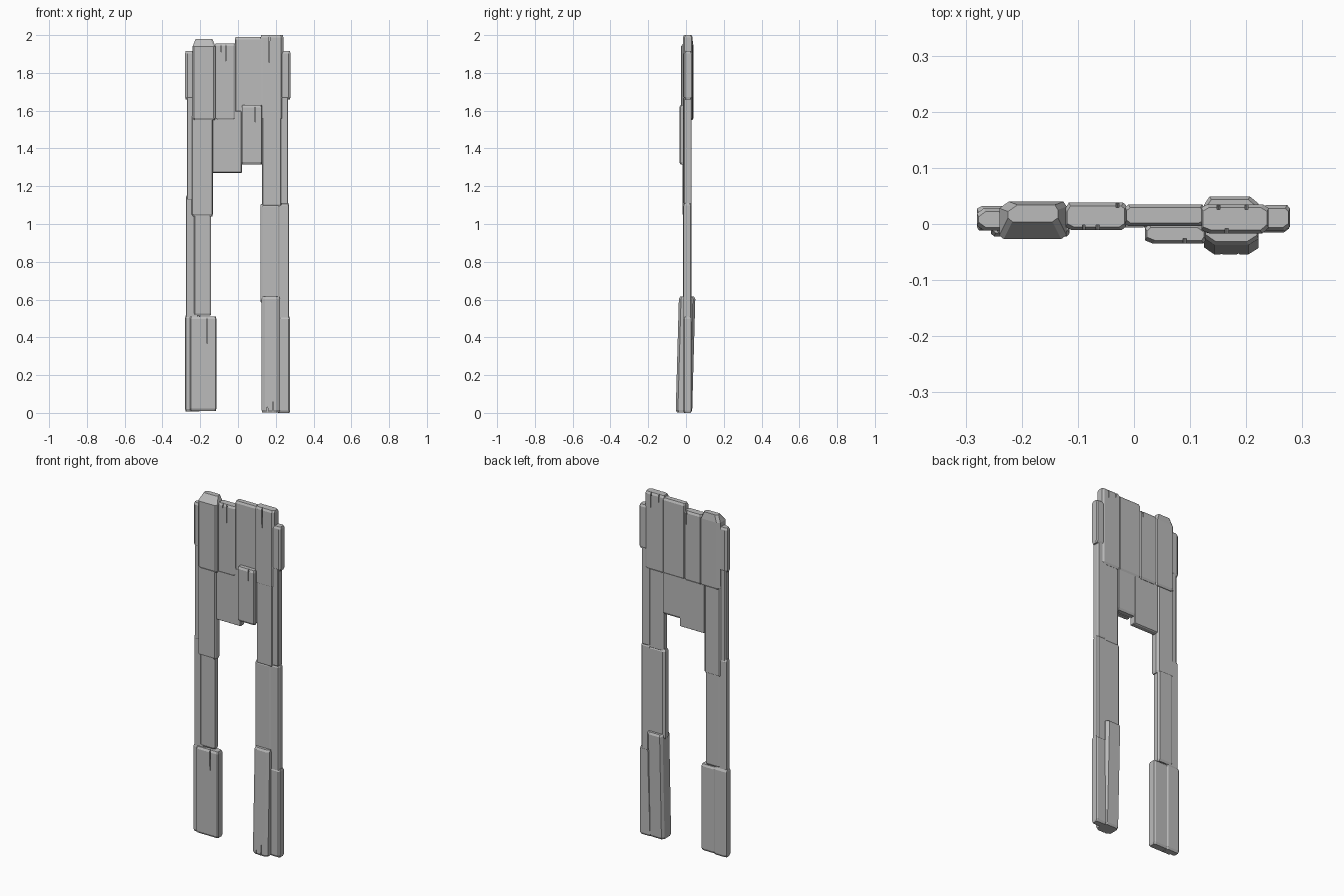
import bpy, bmesh, random
from mathutils import Vector

cube = bpy.data.objects.get("Cube")
if cube:
    bpy.data.objects.remove(cube, do_unlink=True)

random.seed(4)
stone = bpy.data.materials.new("grey stone")
stone.use_nodes = True
COLOUR = (0.5, 0.5, 0.5, 1)
stone.diffuse_color = COLOUR
stone.node_tree.nodes["Principled BSDF"].inputs["Base Color"].default_value = COLOUR


def mesh_object(name, bm):
    bmesh.ops.recalc_face_normals(bm, faces=bm.faces)
    mesh = bpy.data.meshes.new(name)
    bm.to_mesh(mesh)
    bm.free()
    mesh.materials.append(stone)
    obj = bpy.data.objects.new(name, mesh)
    bpy.context.collection.objects.link(obj)
    return obj


def slab(name, x, z, y=(-0.015, 0.03), chamfer=0.009, end=0.012, slope=0, lean=0):
    """Upright slab with uneven corner chamfers; slope cuts back the upper front, lean tilts it in y."""
    bm = bmesh.new()
    cuts = [(random.uniform(0.4, 1.5) * chamfer, random.uniform(0.5, 1.1) * chamfer) for _ in range(4)]
    corners = [(0, 0), (1, 0), (1, 1), (0, 1)]
    rings = []
    for level, inset in ((z[0], 0.006), (z[0] + end, 0), (z[1] - max(end, slope * 1.6), 0), (z[1], 0.006)):
        back_cut = slope if level == z[1] else 0
        x0, x1 = x[0] + inset / 2 + back_cut / 2, x[1] - inset / 2 - back_cut / 2
        y0, y1 = y[0] + inset + back_cut, y[1] - inset
        shift = lean * ((level - z[0]) / (z[1] - z[0]) - 0.5)
        ring = []
        for i, (a, b) in enumerate(corners):
            cx, cy = cuts[i]
            px, py = (x0, x1)[a], (y0, y1)[b] + shift
            dx, dy = (cx, -cx)[a], (cy, -cy)[b]
            pair = [(px, py + dy), (px + dx, py)]
            if i % 2:
                pair.reverse()
            ring += [bm.verts.new((u, v, level)) for u, v in pair]
        rings.append(ring)
    bm.faces.new(rings[0])
    bm.faces.new(rings[-1])
    for low, high in zip(rings, rings[1:]):
        for i in range(8):
            j = (i + 1) % 8
            bm.faces.new((low[i], low[j], high[j], high[i]))
    return mesh_object(name, bm)


def crack(target, x, y, top, length, width=0.007, depth=0.009):
    """Thin wedge-shaped split that tapers away from one end of a slab."""
    bm = bmesh.new()
    start = 0.02 if length > 0 else -0.02
    tri = [(x - width / 2, top + start), (x + width / 2, top + start), (x + width / 4, top - length)]
    sides = [[bm.verts.new((u, y + d, w)) for u, w in tri] for d in (-depth, depth)]
    bm.faces.new(sides[0])
    bm.faces.new(sides[1])
    for i in range(3):
        j = (i + 1) % 3
        bm.faces.new((sides[0][i], sides[0][j], sides[1][j], sides[1][i]))
    cutter = mesh_object(target.name + "_crack_cutter", bm)
    cutter.hide_render = True
    cutter.hide_viewport = True
    mod = target.modifiers.new("crack", "BOOLEAN")
    mod.operation = "DIFFERENCE"
    mod.solver = "EXACT"
    mod.object = cutter


# Upper wall
chunk = slab("right_front_block", (-0.24, -0.12), (1.55, 1.98), (-0.027, 0.04), 0.012, slope=0.025)
wall_r = slab("inner_right_wall", (-0.122, -0.014), (1.55, 1.955), (-0.011, 0.038))
wall_l = slab("inner_left_wall", (-0.016, 0.125), (1.55, 1.99), (-0.004, 0.035), 0.005)
block_l = slab("left_block", (0.12, 0.24), (1.55, 2.0), (-0.017, 0.035), 0.011)
slab("right_side_plate", (-0.28, -0.225), (1.66, 1.915), (-0.012, 0.028))
slab("left_side_plate", (0.225, 0.278), (1.66, 1.915), (-0.012, 0.034))

# Hanging slabs below the wall
slab("right_hanging_slab", (-0.135, 0.02), (1.27, 1.6), (-0.006, 0.03), 0.004, 0.004)
slab("left_hanging_slab", (0.015, 0.13), (1.315, 1.6), (-0.006, 0.03), 0.004)
pendant = slab("front_hanging_slab", (0.02, 0.128), (1.315, 1.63), (-0.035, 0.0), 0.01)

# Right leg
slab("right_upper_leg", (-0.245, -0.133), (1.04, 1.58), (-0.018, 0.03))
slab("right_upper_leg_strip", (-0.27, -0.21), (1.12, 1.68), (-0.012, 0.024), 0.006)
slab("right_lower_leg", (-0.235, -0.142), (0.515, 1.06), (-0.014, 0.03))
slab("right_lower_leg_strip", (-0.276, -0.21), (0.49, 1.15), (-0.01, 0.026), 0.006)
foot_r = slab("right_foot", (-0.255, -0.115), (0.01, 0.51), (-0.022, 0.028), 0.009)
slab("right_foot_strip", (-0.28, -0.2), (0.008, 0.515), (-0.012, 0.032), 0.006)

# Left leg
thigh = slab("left_upper_leg", (0.127, 0.23), (1.09, 1.58), (-0.016, 0.028))
slab("left_upper_leg_strip", (0.21, 0.266), (1.1, 1.68), (-0.012, 0.03), 0.006)
slab("left_lower_leg", (0.118, 0.225), (0.585, 1.105), (-0.016, 0.03))
slab("left_lower_leg_strip", (0.21, 0.27), (0.49, 1.11), (-0.012, 0.03), 0.006)
foot_l = slab("left_foot", (0.125, 0.222), (0.003, 0.615), (-0.046, 0.041), 0.014, lean=0.017)
slab("left_foot_strip", (0.21, 0.276), (0.0, 0.51), (-0.015, 0.03), 0.006)

# Splits in the stone
for target, x, y, top, length in (
    (wall_r, -0.09, -0.011, 1.955, 0.05), (wall_r, -0.065, -0.011, 1.955, 0.14),
    (wall_r, -0.03, 0.038, 1.955, 0.08), (block_l, 0.165, -0.017, 2.0, 0.2),
    (block_l, 0.2, 0.035, 2.0, 0.09), (block_l, 0.15, 0.035, 2.0, 0.07),
    (pendant, 0.09, -0.035, 1.63, 0.1), (foot_r, -0.165, -0.022, 0.51, 0.2),
    (foot_l, 0.155, -0.054, 0.0, -0.06), (foot_l, 0.185, -0.054, 0.0, -0.08),
):
    crack(target, x, y, top, length)
